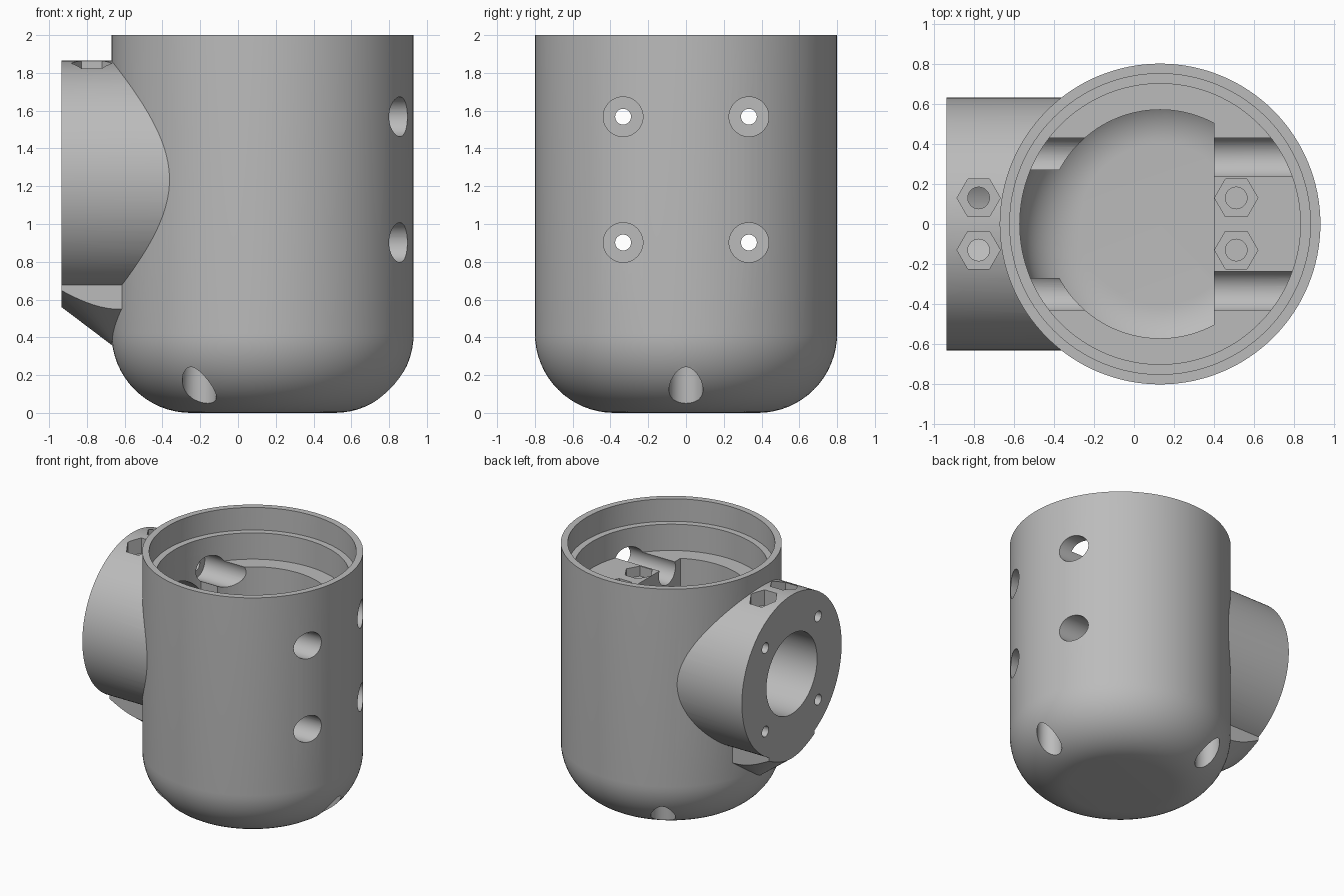
import bpy, bmesh, math
from mathutils import Matrix, Vector

cube = bpy.data.objects.get("Cube")
if cube:
    bpy.data.objects.remove(cube, do_unlink=True)

AXIS = 0.13       # x of the cup axis
PORT_Z = 1.235    # height of the side port axis
FACE = -0.935     # x of the port face
BOLT = 0.333      # bolt offset from the port axis
FLOOR = 1.61      # height of the inner shelf


def make(name, bm):
    bmesh.ops.recalc_face_normals(bm, faces=bm.faces)
    mesh = bpy.data.meshes.new(name)
    bm.to_mesh(mesh)
    bm.free()
    ob = bpy.data.objects.new(name, mesh)
    bpy.context.collection.objects.link(ob)
    return ob


def rod(name, start, end, r, sides=64, r_end=None):
    """Cylinder or cone between two points."""
    a, b = Vector(start), Vector(end)
    turn = (b - a).to_track_quat('Z', 'Y').to_matrix().to_4x4()
    bm = bmesh.new()
    bmesh.ops.create_cone(bm, cap_ends=True, segments=sides, radius1=r,
                          radius2=r if r_end is None else r_end,
                          depth=(b - a).length,
                          matrix=Matrix.Translation((a + b) / 2) @ turn)
    return make(name, bm)


def box(name, lo, hi):
    lo, hi = Vector(lo), Vector(hi)
    bm = bmesh.new()
    bmesh.ops.create_cube(bm, size=1, matrix=Matrix.Translation((lo + hi) / 2)
                          @ Matrix.Diagonal((*(hi - lo), 1)))
    return make(name, bm)


def round_cup(name, r, bottom, top, fillet):
    """Solid of revolution with a rounded bottom edge."""
    pts = [(0, bottom)]
    for i in range(17):
        t = math.pi / 2 * i / 16
        pts.append((r - fillet + fillet * math.sin(t),
                    bottom + fillet - fillet * math.cos(t)))
    pts += [(r, top), (0, top)]
    bm = bmesh.new()
    vs = [bm.verts.new((AXIS + x, 0, z)) for x, z in pts]
    es = [bm.edges.new(p) for p in zip(vs, vs[1:])]
    bmesh.ops.spin(bm, geom=vs + es, cent=(AXIS, 0, 0), axis=(0, 0, 1),
                   angle=math.tau, steps=128, use_duplicate=False)
    bmesh.ops.remove_doubles(bm, verts=bm.verts, dist=0.0001)
    return make(name, bm)


def combine(target, other, operation):
    other.hide_render = True
    mod = target.modifiers.new("combine", 'BOOLEAN')
    mod.operation, mod.solver, mod.object = operation, 'EXACT', other
    bpy.context.view_layer.objects.active = target
    bpy.ops.object.modifier_apply(modifier=mod.name)
    bpy.data.objects.remove(other, do_unlink=True)


# Outer cup and side port
housing = round_cup("housing", 0.8, 0, 2, 0.42)
combine(housing, rod("port", (FACE, 0, PORT_Z), (0, 0, PORT_Z), 0.63, 128), 'UNION')

# Tapered support under the port
support = box("support", (FACE, -0.29, 0.2), (-0.4, 0.29, 1.0))
combine(support, rod("taper", (-0.63, 0, 0.33), (-0.63, 0, 1.23), 0, 96, 1.19), 'INTERSECT')
combine(housing, support, 'UNION')

# Stepped recess below the rim
for r, low, high in ((0.75, 1.82, 2.1), (0.70, FLOOR, 1.9)):
    combine(housing, rod("recess", (AXIS, 0, low), (AXIS, 0, high), r, 128), 'DIFFERENCE')

# Rounded cavity, flat on one side, with a slot towards the port
opening = rod("opening", (AXIS, 0, 0), (AXIS, 0, 1.8), 0.57, 128)
combine(opening, box("slot", (-0.8, -0.27, 0.02), (0.1, 0.27, 1.78)), 'UNION')
combine(opening, box("flat", (0.4, -1, -0.1), (1, 1, 1.9)), 'DIFFERENCE')
cavity = round_cup("cavity", 0.7, 0.1, 1.7, 0.3)
combine(cavity, opening, 'INTERSECT')
combine(housing, cavity, 'DIFFERENCE')

# Port bore
combine(housing, rod("bore", (-1.1, 0, PORT_Z), (0, 0, PORT_Z), 0.32, 96), 'DIFFERENCE')

# Four long bolt holes with wide clearance from the far side
for sy in (-1, 1):
    for sz in (-1, 1):
        y, z = sy * BOLT, PORT_Z + sz * BOLT
        combine(housing, rod("clearance", (-0.6, y, z), (1.1, y, z), 0.105, 48), 'DIFFERENCE')
        combine(housing, rod("bolt_hole", (-1.1, y, z), (0, y, z), 0.042, 32), 'DIFFERENCE')

# Hexagonal nut pockets with screw holes
for y in (-0.13, 0.13):
    for x, top, seat, end in ((-0.775, 2.1, 1.74, 1.3), (0.51, 1.7, 1.53, 1.3)):
        pocket = rod("pocket", (0, 0, seat), (0, 0, top), 0.108, 6)
        # turn corners to point along x
        far = max(pocket.data.vertices, key=lambda v: v.co.x).co
        pocket.data.transform(Matrix.Translation((x, y, 0))
                              @ Matrix.Rotation(-math.atan2(far.y, far.x), 4, 'Z'))
        combine(housing, pocket, 'DIFFERENCE')
        combine(housing, rod("screw_hole", (x, y, end), (x, y, seat + 0.05), 0.054, 32),
                'DIFFERENCE')

# Three upright holes in the rounded bottom edge
for i in range(3):
    a = math.tau * i / 3
    x, y = AXIS + 0.67 * math.cos(a), 0.67 * math.sin(a)
    combine(housing, rod("foot_hole", (x, y, -0.1), (x, y, 0.5), 0.09, 48), 'DIFFERENCE')

# Colour and shading
grey = bpy.data.materials.new("plain_grey")
grey.use_nodes = True
colour = (0.5, 0.5, 0.5, 1)
grey.diffuse_color = colour
grey.node_tree.nodes["Principled BSDF"].inputs["Base Color"].default_value = colour
housing.data.materials.clear()
housing.data.materials.append(grey)
for face in housing.data.polygons:
    face.material_index = 0

bpy.ops.object.select_all(action='DESELECT')
housing.select_set(True)
bpy.context.view_layer.objects.active = housing
bpy.ops.object.shade_smooth_by_angle(angle=math.radians(30))
